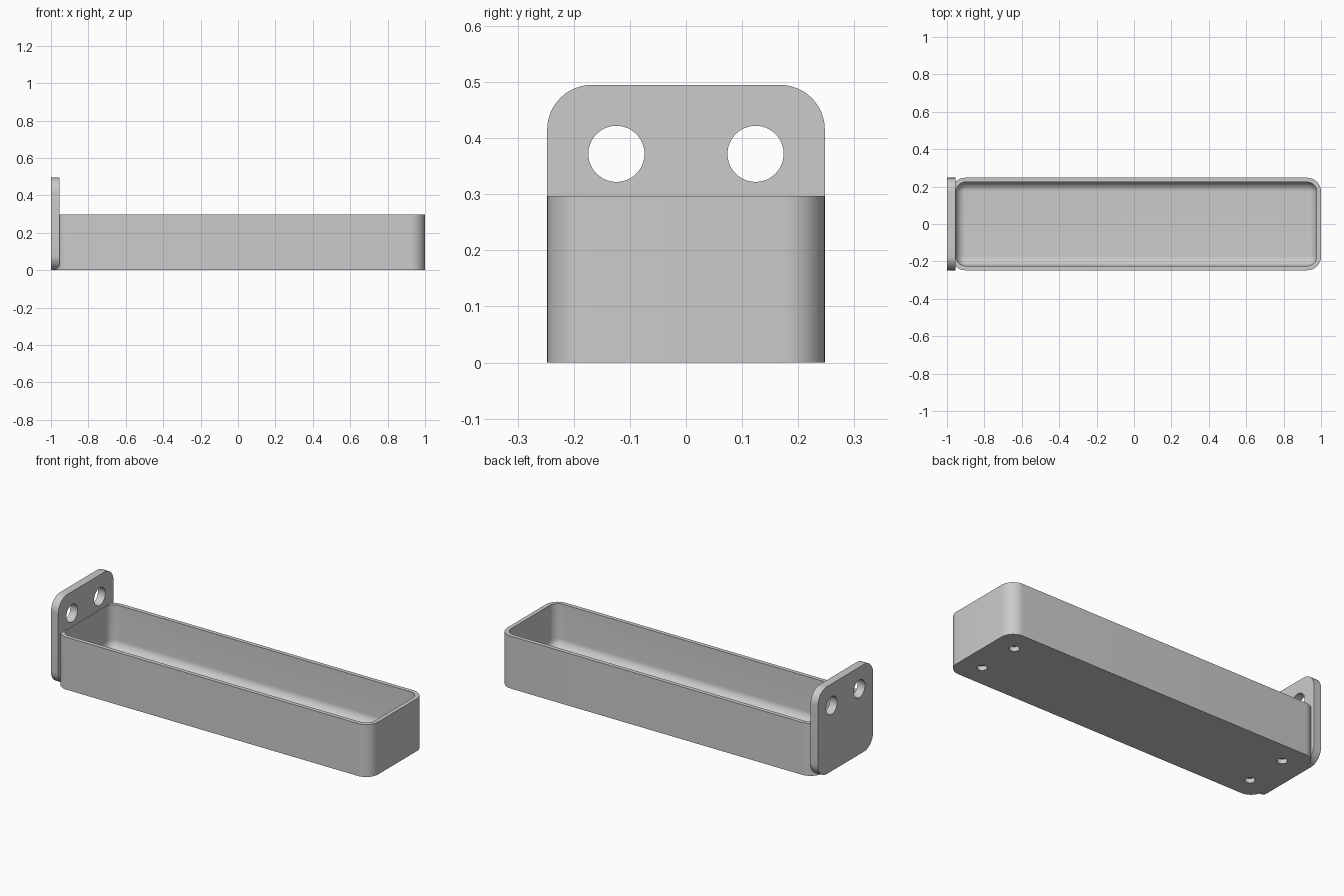
import bpy, bmesh
from math import pi, sin, cos
from mathutils import Matrix, Vector

cube = bpy.data.objects.get("Cube")
if cube:
    bpy.data.objects.remove(cube, do_unlink=True)

GREY = (0.6, 0.6, 0.6, 1)
grey = bpy.data.materials.new("plain_grey")
grey.use_nodes = True
grey.diffuse_color = GREY
grey.node_tree.nodes["Principled BSDF"].inputs["Base Color"].default_value = GREY


def rounded_rect(u0, u1, v0, v1, r, steps=12):
    """Counter-clockwise outline of a rectangle with round corners."""
    centres = [(u1 - r, v1 - r), (u0 + r, v1 - r), (u0 + r, v0 + r), (u1 - r, v0 + r)]
    return [(cu + r * cos((q + k / steps) * pi / 2), cv + r * sin((q + k / steps) * pi / 2))
            for q, (cu, cv) in enumerate(centres) for k in range(steps + 1)]


def loft(name, rings):
    """Skin a list of matching rings and cap both ends."""
    bm = bmesh.new()
    loops = [[bm.verts.new(p) for p in ring] for ring in rings]
    for a, b in zip(loops, loops[1:]):
        for i in range(len(a)):
            j = (i + 1) % len(a)
            bm.faces.new((a[i], a[j], b[j], b[i]))
    bm.faces.new(loops[0][::-1])
    bm.faces.new(loops[-1])
    bmesh.ops.recalc_face_normals(bm, faces=bm.faces)
    return to_object(name, bm)


def to_object(name, bm):
    mesh = bpy.data.meshes.new(name)
    bm.to_mesh(mesh)
    bm.free()
    mesh.materials.append(grey)
    obj = bpy.data.objects.new(name, mesh)
    bpy.context.collection.objects.link(obj)
    return obj


def drill(obj, centres, radius, depth, axis):
    """Cut round holes of the given total depth, centred on each point."""
    bm = bmesh.new()
    turn = Vector((0, 0, 1)).rotation_difference(Vector(axis)).to_matrix().to_4x4()
    for c in centres:
        bmesh.ops.create_cone(bm, cap_ends=True, segments=48, radius1=radius, radius2=radius,
                              depth=depth, matrix=Matrix.Translation(c) @ turn)
    cutter = to_object("hole_cutter", bm)
    cutter.hide_render = True
    mod = obj.modifiers.new("holes", 'BOOLEAN')
    mod.operation, mod.solver, mod.object = 'DIFFERENCE', 'EXACT', cutter
    select(obj)
    bpy.ops.object.modifier_apply(modifier=mod.name)
    bpy.data.objects.remove(cutter, do_unlink=True)


def select(obj):
    bpy.ops.object.select_all(action='DESELECT')
    obj.select_set(True)
    bpy.context.view_layer.objects.active = obj


# Overall sizes
HALF_W = 0.2475
RIM_Z, PLATE_TOP = 0.297, 0.495
PLATE_X = -0.954
WALL, FLOOR, FILLET = 0.0235, 0.05, 0.05
TRAY_X0, TRAY_X1 = -0.976, 1.0


def tray_ring(inset, r, z):
    return [(x, y, z) for x, y in rounded_rect(TRAY_X0 + inset, TRAY_X1 - inset,
                                               -HALF_W + inset, HALF_W - inset, r)]


# Tray: outer wall, rim, inner wall, then a rounded transition into the floor
rings = [tray_ring(0, 0.075, 0), tray_ring(0, 0.075, RIM_Z), tray_ring(WALL, FILLET + 0.002, RIM_Z)]
for k in range(11):
    a = k / 10 * pi / 2
    step = FILLET * (1 - cos(a))
    rings.append(tray_ring(WALL + step, FILLET + 0.002 - step, FLOOR + FILLET * (1 - sin(a))))
tray = loft("tray", rings)

# Blind holes under the tray, one near each corner
drill(tray, [(x, s * 0.124, 0) for x in (-0.852, 0.877) for s in (-1, 1)], 0.026, 0.05, (0, 0, 1))

# Upright mounting plate with two through holes
outline = rounded_rect(-HALF_W, HALF_W, 0, PLATE_TOP, 0.08)
plate = loft("mounting_plate", [[(x, y, z) for y, z in outline] for x in (-1, PLATE_X)])
drill(plate, [(-0.977, s * 0.124, 0.372) for s in (-1, 1)], 0.05, 0.2, (1, 0, 0))

for part in (tray, plate):
    select(part)
    bpy.ops.object.shade_smooth_by_angle(angle=pi / 6)
